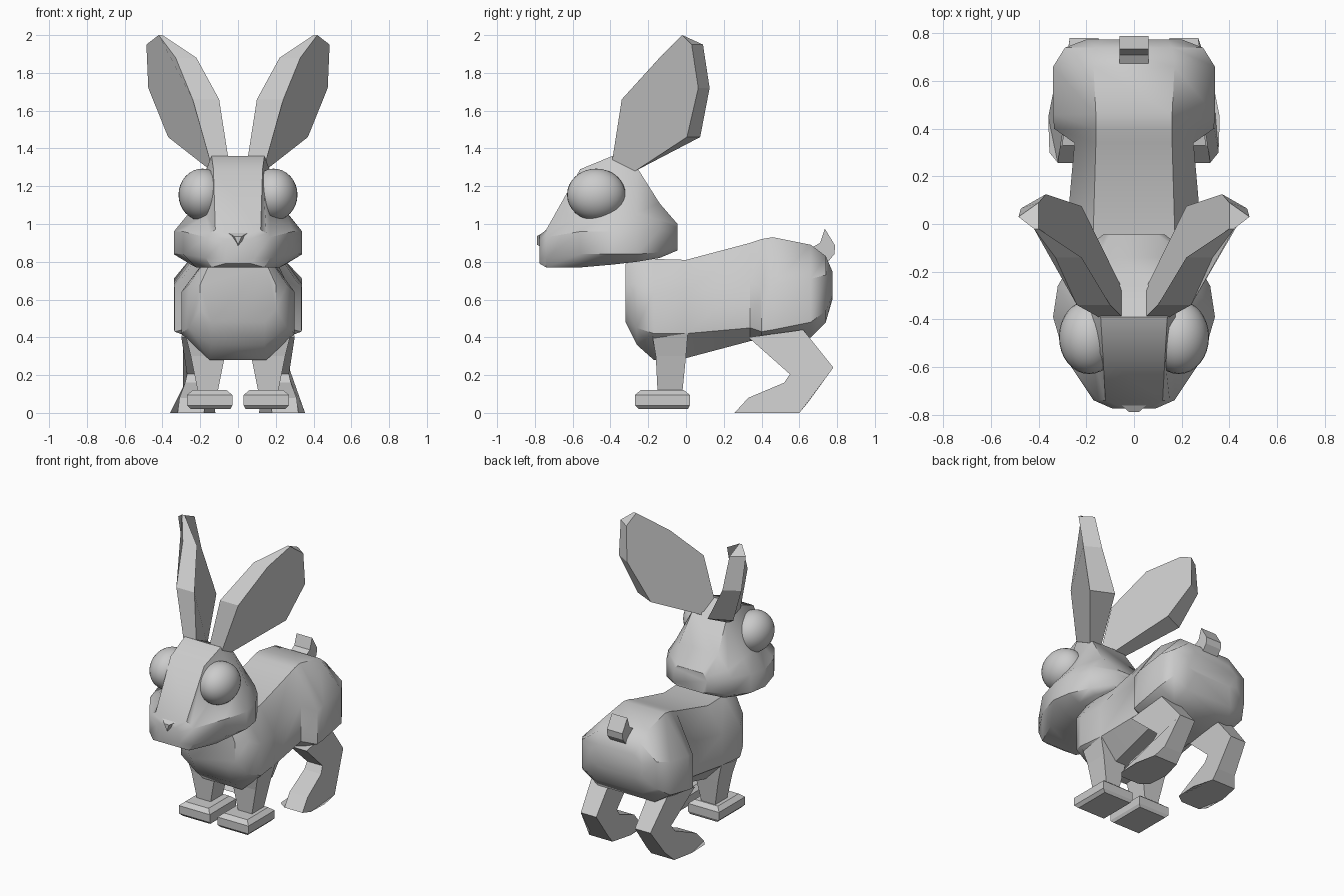
import bpy, bmesh, math

if "Cube" in bpy.data.objects:
    bpy.data.objects.remove(bpy.data.objects["Cube"])


def finish(name, verts, faces, mirror=False, bevel=0, smooth=False):
    mesh = bpy.data.meshes.new(name)
    mesh.from_pydata(verts, [], faces)
    bm = bmesh.new()
    bm.from_mesh(mesh)
    bmesh.ops.recalc_face_normals(bm, faces=bm.faces)
    bm.to_mesh(mesh)
    bm.free()
    ob = bpy.data.objects.new(name, mesh)
    bpy.context.collection.objects.link(ob)
    if smooth:
        bpy.ops.object.select_all(action='DESELECT')
        ob.select_set(True)
        bpy.context.view_layer.objects.active = ob
        bpy.ops.object.shade_smooth_by_angle(angle=math.radians(40))
    if bevel:
        b = ob.modifiers.new("bevel", 'BEVEL')
        b.width, b.segments = bevel, 1
    if mirror:
        ob.modifiers.new("mirror", 'MIRROR')
    return ob


def bridge(name, rings, **kw):
    """Skin a list of equal-length rings and cap both ends."""
    n = len(rings[0])
    verts = [p for r in rings for p in r]
    faces = [(i * n + j, i * n + (j + 1) % n, (i + 1) * n + (j + 1) % n, (i + 1) * n + j)
             for i in range(len(rings) - 1) for j in range(n)]
    faces += [tuple(range(n)), tuple(range(len(verts) - n, len(verts)))]
    return finish(name, verts, faces, **kw)


def loft(name, sections):
    """Sections along y: y, bottom z, low z, high z, top z, bottom / side / top half widths,
    and optionally a socket point (half width, z) between side and top."""
    rings = []
    for y, zb, zl, zh, zt, wb, w, wt, *socket in sections:
        half = [(wb, zb), (w, zl), (w, zh)] + socket + [(wt, zt)]
        ring = half + [(-x, z) for x, z in reversed(half)]
        rings.append([(x, y, z) for x, z in ring])
    return bridge(name, rings, smooth=True)


def slab(name, outline, **kw):
    """Side outline of (y, z, inner x, outer x, optional y shift of the outer face)."""
    return bridge(name, [[(p[2], p[0], p[1]) for p in outline],
                         [(p[3], p[0] + sum(p[4:]), p[1]) for p in outline]], **kw)


def box_ring(x0, x1, y0, y1, z):
    return [(x0, y0, z), (x1, y0, z), (x1, y1, z), (x0, y1, z)]


# Body with wide haunches and rounded rump
loft("body", [
    (-.32, .48, .55, .68, .79, .14, .20, .15),
    (-.26, .36, .45, .68, .81, .14, .26, .17),
    (-.17, .28, .42, .64, .815, .15, .30, .17),
    (0, .29, .42, .64, .81, .15, .28, .17),
    (.34, .38, .45, .70, .90, .16, .25, .16),
    (.40, .385, .43, .66, .92, .22, .335, .16),
    (.46, .39, .44, .68, .93, .22, .34, .16),
    (.66, .40, .48, .71, .89, .22, .34, .17),
    (.74, .48, .54, .73, .83, .18, .29, .16),
    (.775, .60, .62, .70, .75, .14, .20, .14)])

# Head, from muzzle to nape, hollowed at the eyes
loft("head", [
    (-.775, .79, .82, .90, .94, .07, .09, .04, (.06, .92)),
    (-.74, .77, .82, .93, .97, .14, .17, .12, (.15, .95)),
    (-.56, .77, .84, .96, 1.29, .22, .29, .13, (.17, 1.05)),
    (-.39, .785, .84, .96, 1.36, .25, .34, .14, (.25, 1.07)),
    (-.26, .80, .84, .97, 1.30, .24, .32, .13, (.26, 1.06)),
    (-.14, .82, .85, .97, 1.11, .20, .25, .15, (.23, 1.02)),
    (-.045, .86, .88, .95, 1.0, .10, .13, .10, (.12, .98))])

# Nose
bridge("nose", [[(-.08, -.735, .967), (.08, -.735, .967), (0, -.765, .88)],
                [(-.02, -.79, .935), (.02, -.79, .935), (0, -.79, .89)]])

# Eyes
for s in (-1, 1):
    bpy.ops.mesh.primitive_uv_sphere_add(segments=32, ring_count=16, location=(s * .188, -.475, 1.155))
    eye = bpy.context.object
    eye.name = "eye"
    eye.scale = (.127, .155, .138)
    bpy.ops.object.shade_smooth()

# Ears
slab("ears", [(-.39, 1.34, .05, .15), (-.34, 1.66, .10, .24), (-.14, 1.88, .22, .33),
              (-.02, 2.0, .40, .42), (.09, 1.95, .40, .485, -.06), (.125, 1.72, .37, .475, -.06),
              (.075, 1.46, .22, .37, -.07), (-.27, 1.28, .05, .14)], mirror=True)

# Front legs and paws
bridge("front_legs", [box_ring(.06, .28, -.18, .01, .42),
                      box_ring(.07, .25, -.16, 0, .30),
                      box_ring(.11, .21, -.15, -.02, .10)], mirror=True)
bridge("front_paws", [box_ring(.04, .25, -.25, .01, .02),
                      box_ring(.03, .27, -.27, .02, .04),
                      box_ring(.03, .27, -.27, .02, .095),
                      box_ring(.06, .24, -.24, -.01, .12)], mirror=True)

# Hind legs with long feet
slab("hind_legs", [(.33, .40, .17, .30), (.55, .205, .15, .27), (.52, .16, .15, .28),
                   (.33, .08, .17, .31), (.257, 0, .18, .32), (.30, 0, .12, .355),
                   (.45, 0, .11, .36), (.60, 0, .15, .33), (.65, .06, .15, .29),
                   (.78, .24, .15, .27), (.62, .44, .15, .29)], mirror=True)

# Tail
slab("tail", [(.64, .86, -.06, .06), (.71, .90, -.06, .06), (.735, .975, -.06, .06),
              (.79, .885, -.06, .06), (.785, .84, -.06, .06), (.72, .76, -.06, .06)])
